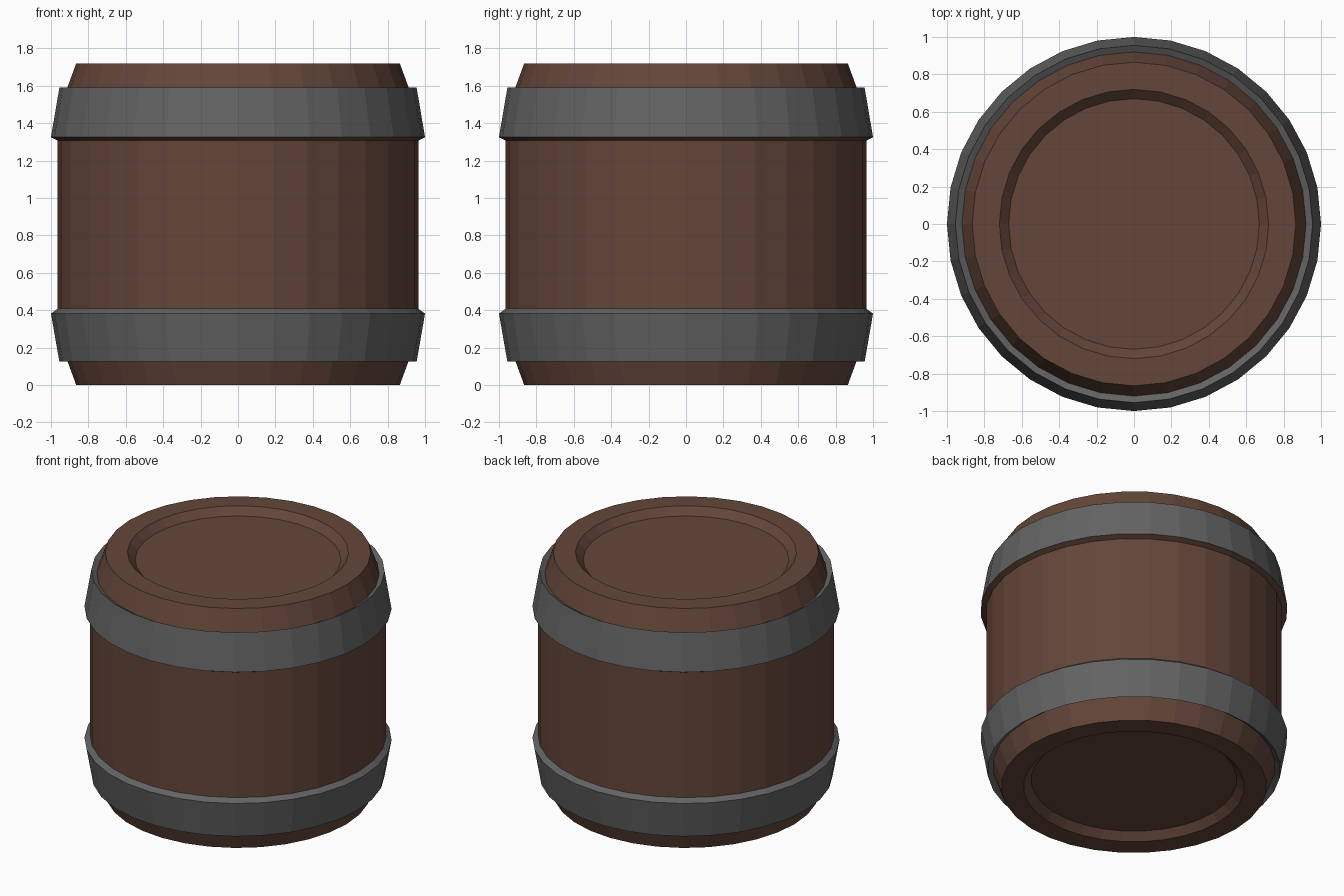
import bpy, bmesh, math

if "Cube" in bpy.data.objects:
    bpy.data.objects.remove(bpy.data.objects["Cube"])

SIDES = 32


def material(name, rgb):
    m = bpy.data.materials.new(name)
    m.diffuse_color = (*rgb, 1.0)
    m.use_nodes = True
    m.node_tree.nodes["Principled BSDF"].inputs["Base Color"].default_value = m.diffuse_color
    return m


wood = material("brown wood", (0.127, 0.061, 0.041))
iron = material("grey iron", (0.125, 0.125, 0.125))


def lathe(name, profile, mats, cap_ends=False, rule=None):
    """Spin an upward (radius, z) profile into a flat-faced ring."""
    bm = bmesh.new()
    rings = []
    for r, z in profile:
        rings.append([bm.verts.new((r * math.cos(2 * math.pi * i / SIDES),
                                    r * math.sin(2 * math.pi * i / SIDES), z))
                      for i in range(SIDES)])
    for k in range(len(rings) - 1):
        a, b = rings[k], rings[k + 1]
        for i in range(SIDES):
            j = (i + 1) % SIDES
            f = bm.faces.new((a[i], a[j], b[j], b[i]))
            f.material_index = rule(k) if rule else 0
    if cap_ends:
        bm.faces.new(rings[0][::-1])
        bm.faces.new(rings[-1])
    me = bpy.data.meshes.new(name)
    bm.to_mesh(me)
    bm.free()
    for m in mats:
        me.materials.append(m)
    ob = bpy.data.objects.new(name, me)
    bpy.context.collection.objects.link(ob)
    return ob


# Wooden body with recessed lids at both ends
lathe("barrel_body", [
    (0.67, 0.05), (0.72, 0.0), (0.865, 0.0), (0.92, 0.15), (0.965, 0.40),
    (0.965, 1.31), (0.92, 1.57), (0.865, 1.72), (0.72, 1.72), (0.67, 1.67),
], [wood], cap_ends=True)

# Iron hoops, flaring towards the middle of the barrel
lathe("lower_hoop", [(0.92, 0.15), (0.955, 0.125), (1.0, 0.382), (0.965, 0.408)],
      [iron])
# Underside of the upper hoop is brown
lathe("upper_hoop", [(0.965, 1.308), (1.0, 1.325), (0.955, 1.59), (0.92, 1.57)],
      [iron, wood], rule=lambda k: 1 if k == 0 else 0)
